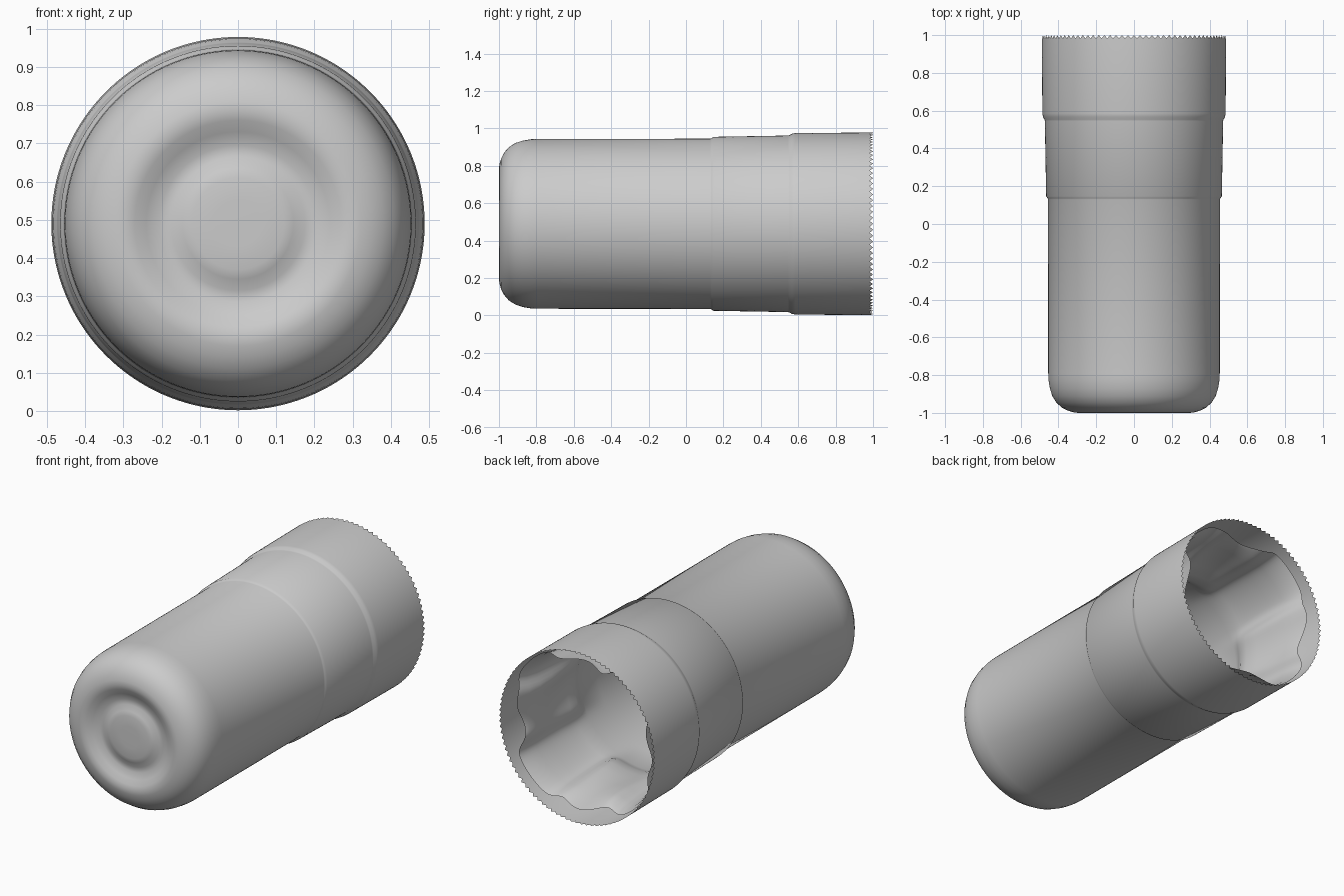
import bpy, bmesh, math

if "Cube" in bpy.data.objects:
    bpy.data.objects.remove(bpy.data.objects["Cube"])

CZ = 0.49      # height of the long axis
SEG = 192


def lathe(name, rings, radius_fn=None, close_end=False, inward=False):
    """Skin rings of (radius, y) around the y axis; radius_fn(r, y, a, i) -> (r, y)."""
    bm = bmesh.new()
    loops = []
    for r, y in rings:
        loop = []
        for i in range(SEG):
            a = 2 * math.pi * i / SEG
            rr, yy = radius_fn(r, y, a, i) if radius_fn else (r, y)
            loop.append(bm.verts.new((rr * math.cos(a), yy, CZ + rr * math.sin(a))))
        loops.append(loop)
    for p, q in zip(loops, loops[1:]):
        for i in range(SEG):
            j = (i + 1) % SEG
            bm.faces.new((p[i], p[j], q[j], q[i]))
    if close_end:
        c = bm.verts.new((0, rings[0][1], CZ))
        for i in range(SEG):
            bm.faces.new((c, loops[0][(i + 1) % SEG], loops[0][i]))
    bmesh.ops.recalc_face_normals(bm, faces=bm.faces)
    # make the normals face outwards, or inwards for the lining
    f = max(bm.faces, key=lambda f: f.calc_center_median().y)
    m = f.calc_center_median()
    outward = f.normal.x * m.x + f.normal.z * (m.z - CZ) > 0
    if outward == inward:
        bmesh.ops.reverse_faces(bm, faces=bm.faces)
    me = bpy.data.meshes.new(name)
    bm.to_mesh(me)
    bm.free()
    ob = bpy.data.objects.new(name, me)
    bpy.context.collection.objects.link(ob)
    bpy.ops.object.select_all(action='DESELECT')
    ob.select_set(True)
    bpy.context.view_layer.objects.active = ob
    bpy.ops.object.shade_smooth_by_angle(angle=math.radians(40))
    return ob


# Outer shell: dimpled rounded end, barrel, two stepped collars
shell = [(0.06, -0.985), (0.12, -0.984), (0.145, -0.978), (0.175, -0.962),
         (0.205, -0.962), (0.24, -0.978), (0.27, -0.993), (0.295, -1.0),
         (0.32, -0.997), (0.35, -0.988), (0.38, -0.973), (0.41, -0.947),
         (0.432, -0.912), (0.445, -0.872), (0.452, -0.83), (0.454, -0.79),
         (0.455, 0.13), (0.458, 0.137), (0.465, 0.147), (0.472, 0.545),
         (0.474, 0.553), (0.482, 0.567), (0.485, 0.585), (0.488, 0.975), (0.488, 1.0)]


def saw_edge(r, y, a, i):
    # fine teeth around the open rim
    return (r, y - 0.018 * (i % 2)) if y == 1.0 else (r, y)


lathe("outer_shell", shell, saw_edge, close_end=True)

# Lining: closed cup with four uneven pads near the mouth
lining = [(0.12, -0.86), (0.25, -0.86), (0.34, -0.83), (0.39, -0.77), (0.42, -0.68),
          (0.425, -0.2), (0.425, 0.2), (0.425, 0.36), (0.425, 0.42), (0.43, 0.46),
          (0.435, 0.52), (0.44, 0.6), (0.445, 0.7), (0.45, 0.8), (0.46, 0.88), (0.475, 0.95)]


def pads(r, y, a, i):
    s = math.cos(4 * a)
    lobe = 0.5 + 0.5 * math.tanh(3 * (s + 0.1))
    depth = min(1, max(0, (y - 0.36) / 0.12))
    dip = lobe * depth * (0.06 + 0.015 * math.sin(3 * a + 9 * y))
    wave = 0.03 * math.sin(7 * a) * lobe if y > 0.9 else 0
    return r - dip, y + wave - (0.02 if y > 0.9 else 0)


lathe("inner_lining", lining, pads, close_end=True, inward=True)
